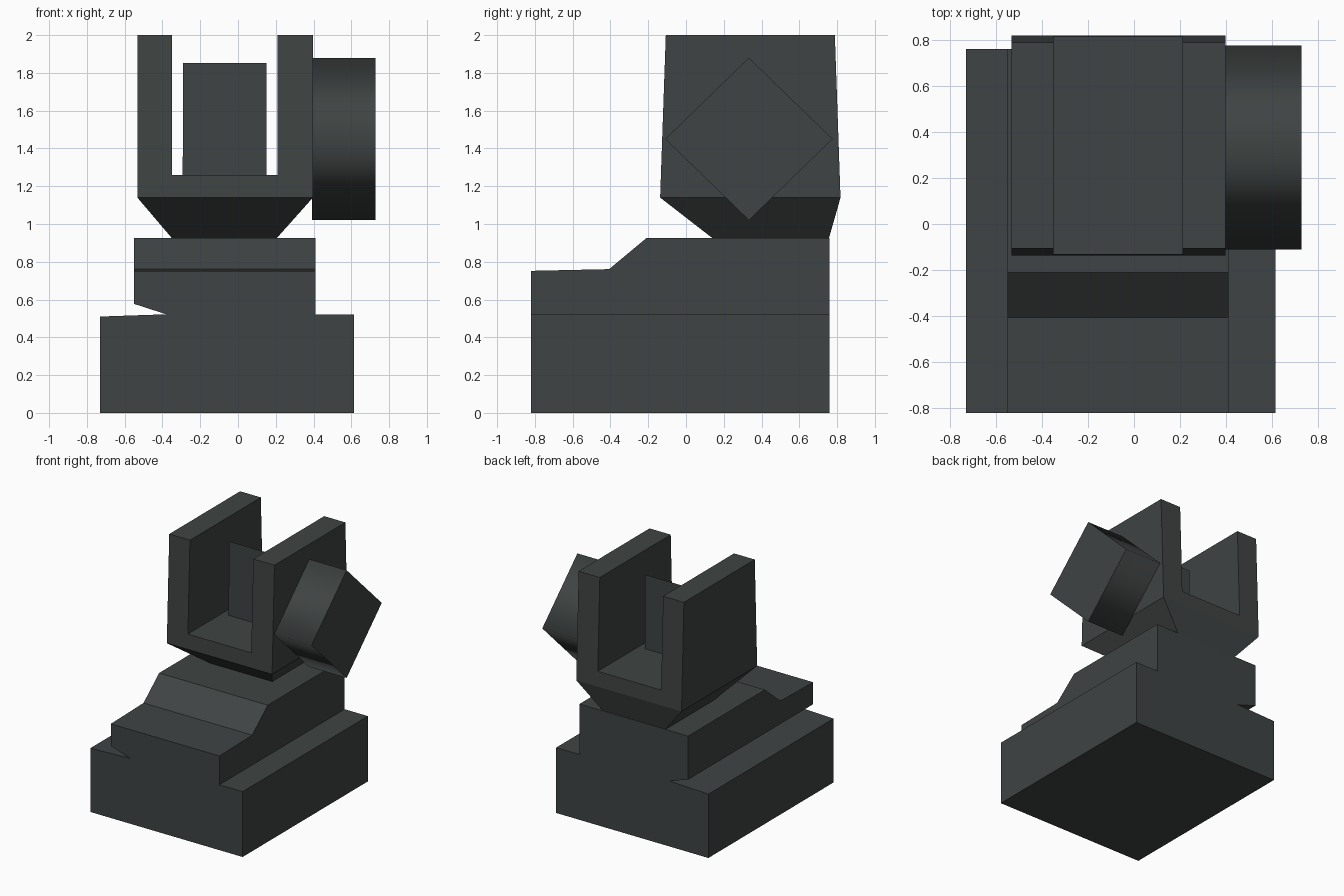
import bpy, bmesh, math

if "Cube" in bpy.data.objects:
    bpy.data.objects.remove(bpy.data.objects["Cube"])

mat = bpy.data.materials.new("dark slate grey")
mat.diffuse_color = (0.05, 0.057, 0.056, 1)
mat.use_nodes = True
mat.node_tree.nodes["Principled BSDF"].inputs["Base Color"].default_value = mat.diffuse_color


def loft(name, rings, cap=True, smooth_sides=False):
    """Bridge rings of equal point count, closing both ends."""
    bm = bmesh.new()
    vr = [[bm.verts.new(p) for p in r] for r in rings]
    n = len(vr[0])
    for a, b in zip(vr, vr[1:]):
        for i in range(n):
            j = (i + 1) % n
            f = bm.faces.new((a[i], a[j], b[j], b[i]))
            f.smooth = smooth_sides
    if cap:
        bm.faces.new(vr[0])
        bm.faces.new(vr[-1])
    bmesh.ops.recalc_face_normals(bm, faces=bm.faces)
    for e in bm.edges:
        if any(not f.smooth for f in e.link_faces):
            e.smooth = False
    me = bpy.data.meshes.new(name)
    bm.to_mesh(me)
    bm.free()
    me.materials.append(mat)
    ob = bpy.data.objects.new(name, me)
    bpy.context.collection.objects.link(ob)
    return ob


def rect(x0, x1, y0, y1, z):
    return [(x0, y0, z), (x1, y0, z), (x1, y1, z), (x0, y1, z)]


# Stepped base with an undercut groove on the left; only the top height varies along y
def base_ring(y, top):
    prof = [(-0.73, 0), (0.615, 0), (0.615, 0.522), (0.41, 0.522), (0.41, top),
            (-0.55, top), (-0.55, 0.577), (-0.38, 0.522), (-0.73, 0.51)]
    return [(x, y, z) for x, z in prof]


loft("stepped_base", [base_ring(y, t) for y, t in
     ((-0.82, 0.752), (-0.407, 0.761), (-0.21, 0.925), (0.76, 0.925))])

# Flared neck under the fork
loft("fork_neck", [rect(-0.35, 0.205, 0.14, 0.757, 0.925),
                   rect(-0.533, 0.397, -0.137, 0.818, 1.14)])

# U-shaped fork, its front and back leaning slightly inward
fork = [(-0.533, 1.14), (0.397, 1.14), (0.397, 2), (0.21, 2), (0.21, 1.26),
        (-0.35, 1.26), (-0.35, 2), (-0.533, 2)]
loft("fork", [[(x, y0 + k * (z - 1.14) / 0.86, z) for x, z in fork]
              for y0, k in ((-0.137, 0.03), (0.818, -0.03))])

# Thin upright plate between the prongs
me = bpy.data.meshes.new("inner_plate")
me.from_pydata([(-0.293, 0.3, 1.26), (0.152, 0.3, 1.26), (0.15, 0.3, 1.852), (-0.29, 0.3, 1.852)],
               [], [(0, 1, 2, 3)])
me.materials.append(mat)
bpy.context.collection.objects.link(bpy.data.objects.new("inner_plate", me))

# Diamond side knob with softly shaded sides
loft("side_knob", [[(x, 0.333 + 0.443 * math.cos(a * math.pi / 2),
                     1.45 + 0.43 * math.sin(a * math.pi / 2)) for a in range(4)]
                   for x in (0.392, 0.727)], smooth_sides=True)
